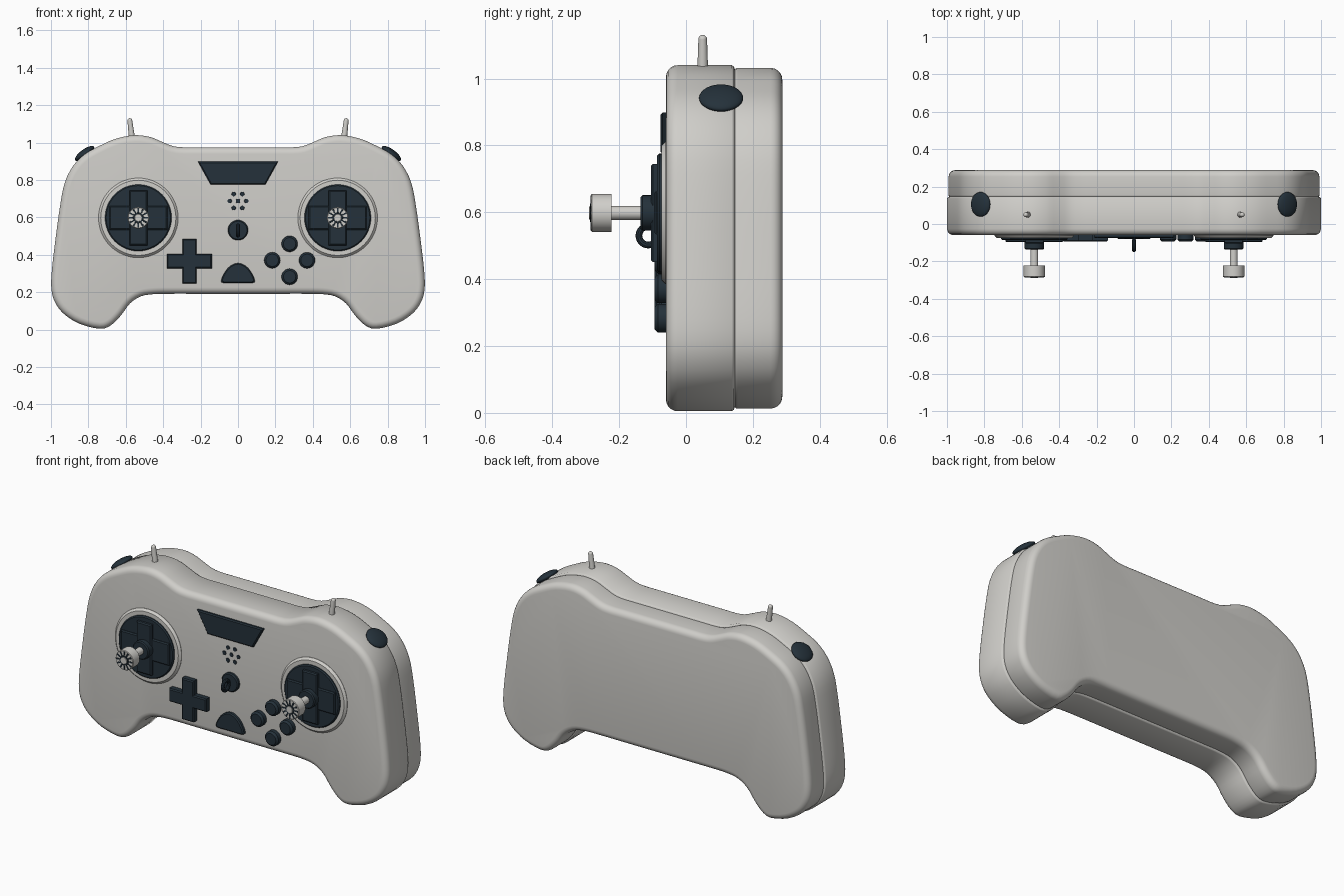
import bpy, bmesh
from math import sin, cos, pi, radians
from mathutils import Vector, Matrix

cube = bpy.data.objects.get("Cube")
if cube:
    bpy.data.objects.remove(cube)


def material(name, colour):
    m = bpy.data.materials.new(name)
    m.use_nodes = True
    m.diffuse_color = colour
    m.node_tree.nodes["Principled BSDF"].inputs["Base Color"].default_value = colour
    return m


LIGHT = material("light_grey", (0.63, 0.62, 0.59, 1))
DARK = material("dark_slate", (0.018, 0.031, 0.043, 1))


def finish(name, bm, mat, angle=35):
    bmesh.ops.recalc_face_normals(bm, faces=bm.faces)
    mesh = bpy.data.meshes.new(name)
    bm.to_mesh(mesh)
    bm.free()
    mesh.materials.append(mat)
    mesh.shade_smooth()
    mesh.set_sharp_from_angle(angle=radians(angle))
    ob = bpy.data.objects.new(name, mesh)
    bpy.context.collection.objects.link(ob)
    return ob


def inset_outline(pts, d):
    """Move a closed x-z outline inwards by d with mitred corners."""
    out = []
    for i, p in enumerate(pts):
        a, b = p - pts[i - 1], pts[(i + 1) % len(pts)] - p
        n1, n2 = Vector((-a.y, a.x)).normalized(), Vector((-b.y, b.x)).normalized()
        out.append(p + (n1 + n2) * d / (1 + n1.dot(n2)))
    return out


def loft(name, pts, rings, mat, angle=35):
    """Stack copies of an x-z outline along y; rings are (y, inset)."""
    pts = [Vector(p) for p in pts]
    if sum(pts[i - 1].cross(p) for i, p in enumerate(pts)) < 0:
        pts.reverse()
    bm = bmesh.new()
    loops = [[bm.verts.new((p.x, y, p.y)) for p in inset_outline(pts, d)]
             for y, d in rings]
    for r, s in zip(loops, loops[1:]):
        for i in range(len(r)):
            bm.faces.new((r[i - 1], r[i], s[i], s[i - 1]))
    bm.faces.new(loops[0])
    bm.faces.new(loops[-1])
    return finish(name, bm, mat, angle)


def plate(name, pts, front, mat, back=-0.055, edge=0.006):
    return loft(name, pts, [(front, edge), (front + edge, 0), (back, 0)], mat)


def circle(x, z, r, n=32):
    return [(x + r * cos(2 * pi * i / n), z + r * sin(2 * pi * i / n)) for i in range(n)]


def rect(x, z, w, h):
    return [(x - w, z - h), (x + w, z - h), (x + w, z + h), (x - w, z + h)]


def spline(pts, steps):
    """Closed smooth curve through points."""
    pts = [Vector(p) for p in pts]
    n, out = len(pts), []
    for i in range(n):
        a, b, c, d = (pts[(i + k) % n] for k in (-1, 0, 1, 2))
        for s in range(steps):
            t = s / steps
            out.append(0.5 * (2 * b + (c - a) * t + (2 * a - 5 * b + 4 * c - d) * t * t
                              + (3 * b - a - 3 * c + d) * t ** 3))
    return out


# Two-shell body with rounded rims and a seam
half = [(0.2, .975), (0.29, .975), (0.35, .982), (0.41, 1.006), (0.47, 1.03),
        (0.55, 1.04), (0.65, 1.022), (0.74, .983), (0.82, .938), (0.88, .878),
        (0.925, .79), (0.95, .67), (0.975, .49), (0.995, .32), (0.998, .22),
        (0.98, .15), (0.935, .088), (0.85, .033), (0.74, .005), (0.68, .023),
        (0.625, .077), (0.578, .14), (0.52, .178), (0.45, .19), (0.36, .192), (0.2, .192)]
outline = spline(half + [(-x, z) for x, z in reversed(half)], 3)
R = 0.035
arc = [(R * (1 - sin(a)), R * (1 - cos(a))) for a in [pi / 2 * k / 5 for k in range(6)]]
front_rim = [(-0.06 + u, v) for u, v in arc[::-1]]
back_rim = [(0.288 - u, v + 0.008) for u, v in arc]
loft("body", outline,
     front_rim + [(0.137, 0), (0.143, 0.004), (0.146, 0.012), (0.149, 0.009), (0.155, 0.008)]
     + back_rim, LIGHT, 50)

# Screen, speaker holes and face buttons
plate("screen", [(-.214, .898), (.214, .898), (.146, .775), (-.146, .775)], -0.076, DARK)
holes = [(0, 0)] + [(0.045 * cos(k * pi / 3), 0.037 * sin(k * pi / 3) / sin(pi / 3))
                    for k in range(6)]
for x, z in holes:
    plate("speaker_hole", circle(x, 0.688 + z, 0.012, 12), -0.063, DARK, edge=0.001)

a, b, cx, cz = 0.038, 0.12, -0.26, 0.366
cross = [(-a, -b), (a, -b), (a, -a), (b, -a), (b, a), (a, a),
         (a, b), (-a, b), (-a, a), (-b, a), (-b, -a), (-a, -a)]
plate("direction_pad", [(cx + x, cz + z) for x, z in cross], -0.094, DARK)

for dx, dz in ((1, 0), (-1, 0), (0, 1), (0, -1)):
    plate("action_button", circle(0.276 + 0.093 * dx, 0.371 + 0.088 * dz, 0.043),
          -0.094, DARK, edge=0.01)

dome = [(-.075, .25), (0, .25), (.075, .25), (.09, .262), (.075, .3), (.045, .338),
        (0, .356), (-.045, .338), (-.075, .3), (-.09, .262)]
plate("dome_button", spline(dome, 3), -0.08, DARK)

# Centre button with an upright loop
plate("loop_button", circle(0, 0.532, 0.054), -0.078, DARK)
bm = bmesh.new()
rows = []
for i in range(24):
    t = 2 * pi * i / 24
    rows.append([])
    for j in range(10):
        s = 2 * pi * j / 10
        r = 0.028 + 0.01 * cos(s)
        rows[-1].append(bm.verts.new((0.01 * sin(s), -0.113 + r * cos(t), 0.53 + r * sin(t))))
for i in range(24):
    for j in range(10):
        bm.faces.new((rows[i - 1][j - 1], rows[i][j - 1], rows[i][j], rows[i - 1][j]))
finish("button_loop", bm, DARK)

for side, label in ((1, "left"), (-1, "right")):
    x, z = 0.533 * side, 0.598
    # Stick well: raised ring, disc and crossed gimbal bars
    plate(label + "_stick_ring", circle(x, z, 0.213, 48), -0.074, LIGHT, edge=0.012)
    plate(label + "_stick_disc", circle(x, z, 0.178, 48), -0.086, DARK)
    plate(label + "_gimbal_bar_wide", rect(x, z, 0.155, 0.064), -0.096, DARK)
    plate(label + "_gimbal_bar_tall", rect(x, z, 0.048, 0.147), -0.105, DARK)
    plate(label + "_stick_hub", circle(x, z, 0.053), -0.136, DARK)
    # Stick with a ribbed cap
    plate(label + "_stick_stem", circle(x, z, 0.021, 20), -0.23, LIGHT, edge=0.001)
    plate(label + "_stick_knob", circle(x, z, 0.057), -0.284, LIGHT, -0.223, 0.003)
    plate(label + "_knob_collar", circle(x, z, 0.028), -0.287, DARK, -0.283, 0.001)
    plate(label + "_knob_centre", circle(x, z, 0.02), -0.29, LIGHT, -0.283, 0.001)
    for k in range(12):
        t = 2 * pi * k / 12
        u, v = Vector((cos(t), sin(t))), Vector((-sin(t), cos(t)))
        c = Vector((x, z))
        plate(label + "_knob_groove", [c + u * r + v * w for r, w in
              ((.026, -.003), (.052, -.005), (.052, .005), (.026, .003))],
              -0.286, DARK, -0.283, 0.0005)

    # Toggle switch on the top edge, leaning outwards
    bm = bmesh.new()
    bmesh.ops.create_cone(bm, cap_ends=True, segments=20, radius1=0.017, radius2=0.013,
                          depth=0.12)
    bmesh.ops.create_uvsphere(bm, u_segments=20, v_segments=10, radius=0.013,
                              matrix=Matrix.Translation((0, 0, 0.06)))
    toggle = finish(label + "_toggle", bm, LIGHT)
    toggle.location = (0.571 * side, 0.05, 1.058)
    toggle.rotation_euler.y = radians(7) * side

    # Shoulder button set into the upper corner
    bm = bmesh.new()
    bmesh.ops.create_uvsphere(bm, u_segments=32, v_segments=16, radius=1)
    shoulder = finish(label + "_shoulder_button", bm, DARK)
    shoulder.scale = (0.062, 0.066, 0.022)
    shoulder.location = (0.82 * side, 0.105, 0.942)
    shoulder.rotation_euler.y = radians(36) * side
